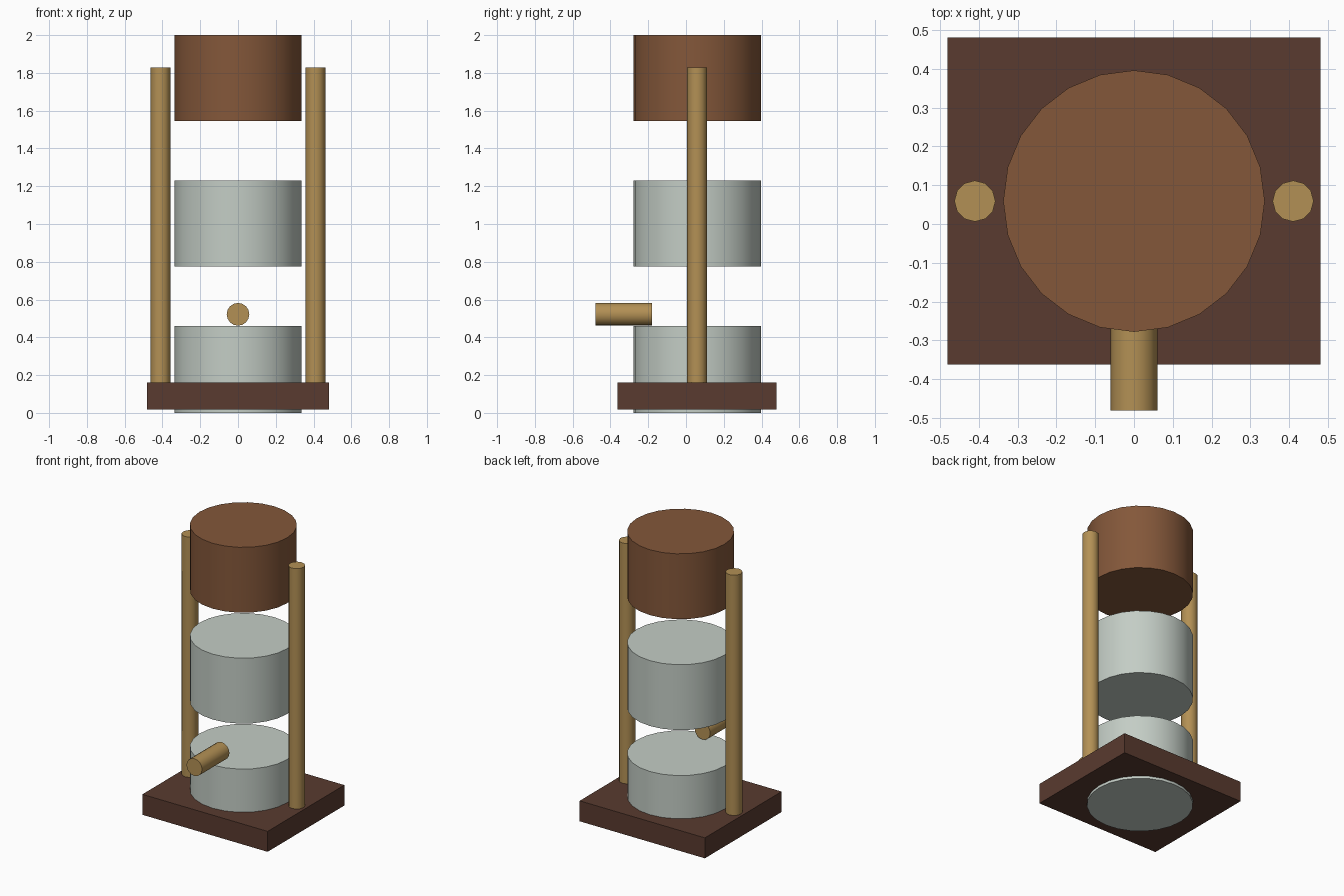
import bpy, math

if "Cube" in bpy.data.objects:
    bpy.data.objects.remove(bpy.data.objects["Cube"])

CY = 0.059  # shared centre line of the drums and posts


def material(name, rgb):
    m = bpy.data.materials.new(name)
    m.diffuse_color = (*rgb, 1)
    m.use_nodes = True
    m.node_tree.nodes["Principled BSDF"].inputs["Base Color"].default_value = m.diffuse_color
    return m


wood_dark = material("dark_wood", (0.10, 0.043, 0.029))
wood_red = material("red_wood", (0.23, 0.096, 0.042))
wood_light = material("light_wood", (0.45, 0.28, 0.09))
glass = material("pale_glass", (0.55, 0.61, 0.56))


def cylinder(name, radius, depth, loc, mat, sides, rot=(0, 0, 0)):
    bpy.ops.mesh.primitive_cylinder_add(vertices=sides, radius=radius, depth=depth,
                                        location=loc, rotation=rot)
    ob = bpy.context.object
    ob.name = name
    ob.data.materials.append(mat)
    bpy.ops.object.shade_smooth_by_angle(angle=math.radians(40))
    return ob


# Base slab
bpy.ops.mesh.primitive_cube_add(size=1, location=(0, CY, 0.089))
base = bpy.context.object
base.name = "base"
base.scale = (0.962, 0.842, 0.142)
base.data.materials.append(wood_dark)

# Three stacked drums, the lowest passing through the base
for name, z0, z1, mat in (("lower_drum", 0.0, 0.46, glass),
                          ("middle_drum", 0.776, 1.23, glass),
                          ("top_drum", 1.546, 2.0, wood_red)):
    cylinder(name, 0.337, z1 - z0, (0, CY, (z0 + z1) / 2), mat, 24)

# Side posts
for side, x in (("left", -0.41), ("right", 0.41)):
    cylinder(side + "_post", 0.053, 1.67, (x, CY, 0.994), wood_light, 12)

# Front spout peg
cylinder("front_peg", 0.06, 0.30, (0, -0.33, 0.522), wood_light, 16,
         (math.pi / 2, 0, 0))
